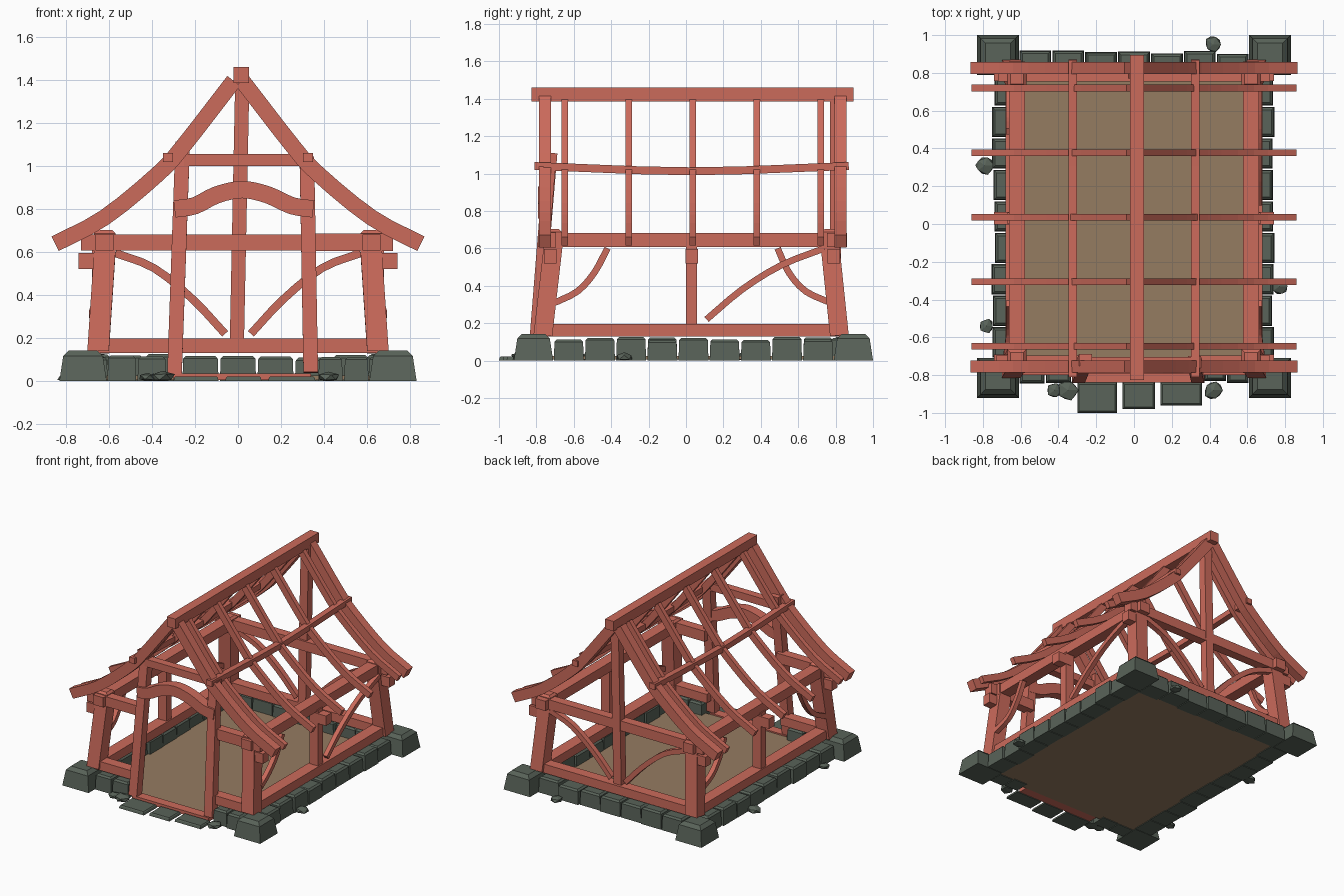
import bpy, bmesh, random
from mathutils import Vector

random.seed(4)
if "Cube" in bpy.data.objects:
    bpy.data.objects.remove(bpy.data.objects["Cube"])


def material(name, color):
    m = bpy.data.materials.new(name)
    m.use_nodes = True
    m.diffuse_color = (*color, 1)
    m.node_tree.nodes["Principled BSDF"].inputs["Base Color"].default_value = (*color, 1)
    return m


WOOD = material("red timber", (0.60, 0.145, 0.105))
STONE = material("grey green stone", (0.10, 0.125, 0.10))
EARTH = material("brown earth", (0.30, 0.20, 0.12))


def finish(name, bm, mat):
    bmesh.ops.recalc_face_normals(bm, faces=bm.faces)
    mesh = bpy.data.meshes.new(name)
    bm.to_mesh(mesh)
    bm.free()
    mesh.materials.append(mat)
    obj = bpy.data.objects.new(name, mesh)
    bpy.context.collection.objects.link(obj)
    return obj


def smooth_path(pts, steps=3):
    """Catmull-Rom interpolation through the given points."""
    p = [pts[0] * 2 - pts[1]] + pts + [pts[-1] * 2 - pts[-2]]
    out = []
    for i in range(1, len(p) - 2):
        a, b, c, d = p[i - 1:i + 3]
        for s in range(steps):
            t = s / steps
            out.append(0.5 * (2 * b + (c - a) * t + (2 * a - 5 * b + 4 * c - d) * t * t
                              + (3 * b - a - 3 * c + d) * t ** 3))
    return out + [pts[-1]]


def beam(name, pts, normal, width, depth, mat=WOOD):
    """Sweep a rectangle along a path; width runs along the normal."""
    pts = [Vector(p) for p in pts]
    if len(pts) > 2:
        pts = smooth_path(pts)
    n = Vector(normal)
    bm = bmesh.new()
    rings = []
    for i, p in enumerate(pts):
        tangent = pts[min(i + 1, len(pts) - 1)] - pts[max(i - 1, 0)]
        m = n.cross(tangent).normalized()
        rings.append([bm.verts.new(p + n * width / 2 * a + m * depth / 2 * b)
                      for a, b in ((-1, -1), (1, -1), (1, 1), (-1, 1))])
    for r, s in zip(rings, rings[1:]):
        for k in range(4):
            j = (k + 1) % 4
            bm.faces.new((r[k], r[j], s[j], s[k]))
    bm.faces.new(rings[0])
    bm.faces.new(rings[-1])
    return finish(name, bm, mat)


def block(name, x0, x1, y0, y1, z0, z1, mat=WOOD, taper=0.0, chamfer=0.0):
    """Box that can lean inwards and carry a chamfered top."""
    bm = bmesh.new()
    levels = [(z0, 0), (z1 - chamfer, taper)]
    if chamfer:
        levels.append((z1, taper + chamfer))
    rings = [[bm.verts.new(v) for v in ((x0 + i, y0 + i, z), (x1 - i, y0 + i, z),
                                       (x1 - i, y1 - i, z), (x0 + i, y1 - i, z))]
             for z, i in levels]
    for r, s in zip(rings, rings[1:]):
        for k in range(4):
            j = (k + 1) % 4
            bm.faces.new((r[k], r[j], s[j], s[k]))
    bm.faces.new(rings[0])
    bm.faces.new(rings[-1])
    return finish(name, bm, mat)


X, Y = (1, 0, 0), (0, 1, 0)
SIDES = ((-1, "right"), (1, "left"))

# Floor and threshold
block("floor", -0.61, 0.61, -0.77, 0.83, 0.005, 0.025, EARTH)
block("threshold", -0.30, 0.34, -0.84, -0.77, 0.005, 0.035)

# Foundation stones
for s, side in SIDES:
    for y0, y1, end in ((-0.92, -0.71, "front"), (0.79, 1.0, "back")):
        block(f"{side}_{end}_cornerstone", s * 0.72 - 0.11, s * 0.72 + 0.11, y0, y1,
              0, 0.142, STONE, 0.018, 0.025)


def stone_row(name, start, end, count, near, far, along_y):
    step = (end - start) / count
    for i in range(count):
        a, b = start + i * step + 0.003, start + (i + 1) * step - 0.003
        j, top = random.uniform(-0.01, 0.01), random.uniform(0.108, 0.128)
        span = (near + j, far + j, a, b) if along_y else (a, b, near + j, far + j)
        block(f"{name}_{i + 1}", *span, 0, top, STONE, 0.004, 0.012)


stone_row("right_wall_stone", -0.71, 0.79, 9, -0.745, -0.60, True)
stone_row("left_wall_stone", -0.71, 0.79, 9, 0.60, 0.735, True)
stone_row("back_wall_stone", -0.61, 0.61, 7, 0.78, 0.91, False)
stone_row("front_right_wall_stone", -0.61, -0.33, 2, -0.84, -0.73, False)
stone_row("front_left_wall_stone", 0.37, 0.61, 2, -0.84, -0.73, False)

# Paving and loose rocks
for i, (x0, x1, y0) in enumerate(((-0.30, -0.09, -1.0), (-0.06, 0.11, -0.98), (0.14, 0.36, -0.96))):
    block(f"paving_slab_{i + 1}", x0, x1, y0, -0.84, 0, 0.022, STONE, 0.004, 0.006)
for i, (x, y, r) in enumerate(((-0.79, 0.31, 0.055), (-0.78, -0.54, 0.042), (0.77, -0.33, 0.05),
                               (0.42, 0.95, 0.05), (0.42, -0.88, 0.055), (-0.42, -0.88, 0.045),
                               (-0.35, -0.88, 0.06))):
    bm = bmesh.new()
    bmesh.ops.create_icosphere(bm, subdivisions=1, radius=r)
    for v in bm.verts:
        v.co *= random.uniform(0.85, 1.08)
        v.co = (v.co.x + x, v.co.y + y, max(0, v.co.z * 0.5 + 0.018))
    finish(f"rock_{i + 1}", bm, STONE)

# Sill beams
block("back_sill", -0.69, 0.69, 0.77, 0.85, 0.13, 0.197)
block("front_right_sill", -0.69, -0.29, -0.80, -0.72, 0.13, 0.197)
block("front_left_sill", 0.33, 0.69, -0.80, -0.72, 0.13, 0.197)

# Tie beams
block("back_tie_beam", -0.72, 0.72, 0.755, 0.825, 0.608, 0.682)
block("front_right_tie_beam", -0.73, -0.27, -0.765, -0.695, 0.608, 0.682)
block("front_left_tie_beam", 0.33, 0.72, -0.765, -0.695, 0.605, 0.685)

for s, side in SIDES:
    # Side frame
    beam(f"{side}_sill", [(s * 0.635, -0.80, 0.163), (s * 0.635, 0.85, 0.163)], X, 0.09, 0.067)
    beam(f"{side}_wall_plate", [(s * 0.62, -0.79, 0.645), (s * 0.62, 0.86, 0.645)], X, 0.085, 0.074)
    block(f"{side}_middle_post", s * 0.635 - 0.035, s * 0.635 + 0.035, 0, 0.06, 0.19, 0.62)
    for y0, y1, end in ((-0.765, -0.71, "front"), (0.82, 0.77, "back")):
        beam(f"{side}_{end}_post", [(s * 0.65, y0, 0.135), (s * 0.618, y1, 0.615)], X, 0.10, 0.10)
        block(f"{side}_{end}_post_cap", s * 0.62 - 0.05, s * 0.62 + 0.05, y1 - 0.045, y1 + 0.045,
              0.60, 0.702, WOOD, 0, 0.015)
    for y, place in ((-0.725, "front"), (0.03, "middle"), (0.79, "back")):
        block(f"{side}_{place}_bracket", s * 0.68 - 0.06, s * 0.68 + 0.06, y - 0.033, y + 0.033,
              0.52, 0.595)
    # Curved wall braces
    x = s * 0.66
    beam(f"{side}_front_brace", [(x + s * 0.015, -0.70, 0.31), (x, -0.58, 0.37), (x, -0.49, 0.47),
                                 (x, -0.42, 0.60)], X, 0.035, 0.035)
    if s < 0:
        back = [(x, 0.77, 0.31), (x, 0.64, 0.37), (x, 0.55, 0.47), (x, 0.49, 0.60)]
    else:
        back = [(x, 0.11, 0.22), (x, 0.30, 0.38), (x, 0.51, 0.51), (x, 0.74, 0.60)]
    beam(f"{side}_back_brace", back, X, 0.035, 0.035)
    beam(f"{side}_gable_brace", [(s * x_, 0.80, z) for x_, z in
                                 ((0.57, 0.595), (0.39, 0.525), (0.21, 0.38), (0.06, 0.22))],
         Y, 0.04, 0.037)
    # Purlin with a slight sag
    beam(f"{side}_purlin", [(s * 0.325, -0.81, 1.04), (s * 0.325, 0.03, 1.012),
                            (s * 0.325, 0.87, 1.04)], X, 0.045, 0.042)
    # Curved rafters
    curve = ((0.02, 1.395), (0.26, 1.085), (0.375, 0.96), (0.62, 0.76), (0.85, 0.638))
    for y, end in ((-0.755, "front"), (0.825, "back")):
        beam(f"{side}_{end}_main_rafter", [(s * a, y, b) for a, b in curve], Y, 0.064, 0.075)
    for i in range(5):
        y = -0.648 + i * 0.342
        beam(f"{side}_rafter_{i + 1}", [(s * a, y, b) for a, b in curve], Y, 0.035, 0.05)

# Ridge and gable king post
block("ridge_beam", -0.02, 0.052, -0.825, 0.895, 1.385, 1.46)
beam("back_king_post", [(-0.005, 0.80, 0.19), (0.02, 0.80, 1.40)], Y, 0.06, 0.066)

# Doorway
beam("right_door_post", [(-0.295, -0.81, 0.03), (-0.257, -0.72, 1.11)], X, 0.068, 0.065)
beam("left_door_post", [(0.338, -0.81, 0.04), (0.32, -0.73, 1.04)], X, 0.068, 0.065)
beam("front_collar", [(-0.25, -0.735, 1.028), (0.33, -0.735, 1.028)], Y, 0.06, 0.056)
beam("door_arch", [(-0.295, -0.755, 0.80), (-0.20, -0.755, 0.815), (-0.10, -0.755, 0.865),
                   (0.02, -0.755, 0.89), (0.14, -0.755, 0.865), (0.25, -0.755, 0.815),
                   (0.35, -0.755, 0.80)], Y, 0.075, 0.08)
